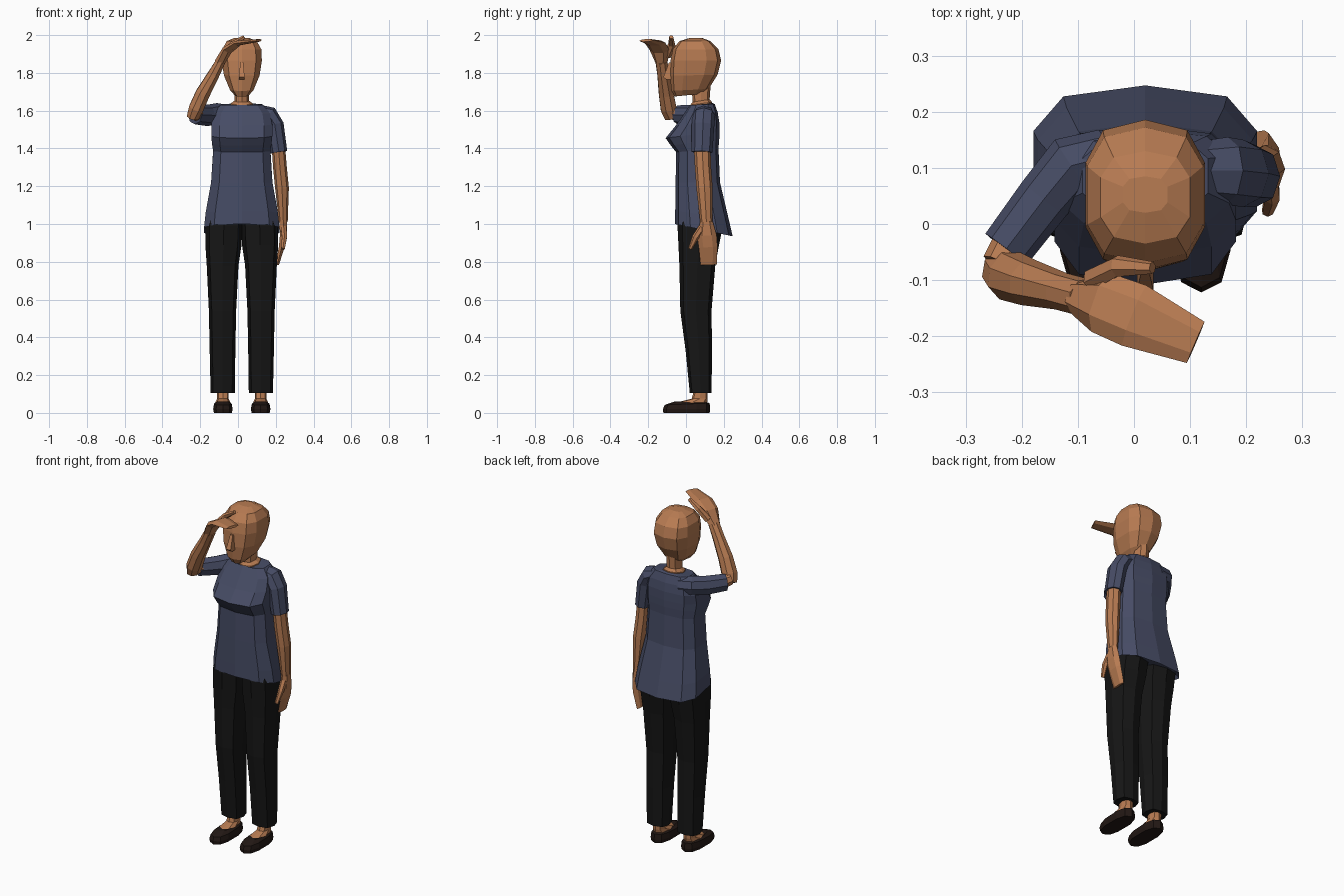
import bpy, bmesh, math
from mathutils import Vector

CX = 0.02  # body centre line


def material(name, rgb):
    m = bpy.data.materials.new(name)
    m.diffuse_color = (*rgb, 1)
    return m


SKIN = material("skin", (0.48, 0.20, 0.085))
SHIRT = material("navy_cloth", (0.062, 0.072, 0.13))
BLACK = material("black_cloth", (0.008, 0.008, 0.008))
SHOE = material("dark_leather", (0.016, 0.009, 0.007))


def loft(name, rings, mat):
    """Skin a list of equal-length point rings, closed at both ends."""
    bm = bmesh.new()
    vs = [[bm.verts.new(p) for p in r] for r in rings]
    n = len(vs[0])
    for a, b in zip(vs, vs[1:]):
        for i in range(n):
            j = (i + 1) % n
            bm.faces.new((a[i], a[j], b[j], b[i]))
    bm.faces.new(vs[0])
    bm.faces.new(vs[-1])
    bmesh.ops.recalc_face_normals(bm, faces=bm.faces)
    me = bpy.data.meshes.new(name)
    bm.to_mesh(me)
    bm.free()
    me.materials.append(mat)
    ob = bpy.data.objects.new(name, me)
    bpy.context.collection.objects.link(ob)
    return ob


def box_ring(cx, hw, y0, y1, zf, zb=None, n=10, p=0.65):
    """Rounded-box ring filling a width and a depth; zf/zb are front/back heights."""
    zb = zf if zb is None else zb
    pts = []
    for i in range(n):
        a = math.pi / 2 + 2 * math.pi * i / n
        c, s = math.cos(a), math.sin(a)
        u = math.copysign(abs(c) ** p, c) if abs(c) > 1e-6 else 0
        v = math.copysign(abs(s) ** p, s) if abs(s) > 1e-6 else 0
        t = (v + 1) / 2
        pts.append(Vector((cx + hw * u * 1.03, y0 + (y1 - y0) * t, zf + (zb - zf) * t)))
    return pts


def tube(name, path, wide, mat, n=6):
    """Tube along (x, y, z, half width, half thickness); 'wide' is the width direction."""
    c = [Vector(q[:3]) for q in path]
    rings = []
    for i, q in enumerate(path):
        t = (c[min(i + 1, len(c) - 1)] - c[max(i - 1, 0)]).normalized()
        w = Vector(wide)
        w = (w - t * w.dot(t)).normalized()
        h = t.cross(w)
        rings.append([c[i] + w * q[3] * math.cos(2 * math.pi * k / n)
                      + h * q[4] * 1.1 * math.sin(2 * math.pi * k / n) for k in range(n)])
    return loft(name, rings, mat)


# Shirt body: half width, front y, back y, front z, back z
torso = [(0.185, -0.03, 0.22, 1.02, 0.96), (0.2, -0.058, 0.247, 1.0, 0.935),
         (0.192, -0.057, 0.225, 1.07, 1.03), (0.163, -0.055, 0.18, 1.22, 1.22),
         (0.152, -0.052, 0.172, 1.38, 1.40), (0.158, -0.08, 0.176, 1.415, 1.45),
         (0.162, -0.108, 0.178, 1.455, 1.49), (0.162, -0.055, 0.176, 1.52, 1.54),
         (0.15, -0.01, 0.168, 1.585, 1.59), (0.112, 0.02, 0.152, 1.63, 1.635),
         (0.06, 0.025, 0.14, 1.625, 1.64)]
loft("shirt_body", [box_ring(CX, *r) for r in torso], SHIRT)

# Neck and head
loft("neck", [box_ring(CX, *r, n=8, p=0.9) for r in
              [(0.062, 0.02, 0.14, 1.60, 1.625), (0.058, 0.022, 0.138, 1.63, 1.645),
               (0.038, 0.035, 0.125, 1.645, 1.66), (0.038, 0.03, 0.13, 1.73)]], SKIN)
head = [(0.036, -0.06, 0.09, 1.675, 1.69), (0.062, -0.077, 0.12, 1.705, 1.715),
        (0.095, -0.085, 0.167, 1.785, 1.79), (0.107, -0.082, 0.186, 1.865),
        (0.104, -0.07, 0.172, 1.925), (0.08, -0.035, 0.13, 1.968), (0.04, 0.02, 0.085, 1.985)]
loft("head", [box_ring(CX, *r, p=0.72) for r in head], SKIN)
nose = [(0.015, -0.105, 1.765), (0.015, -0.12, 1.778), (0.008, -0.09, 1.855)]
loft("nose", [[(CX - w, -0.06, z), (CX - w, y, z), (CX + w, y, z), (CX + w, -0.06, z)]
              for w, y, z in nose], SKIN)

# Legs, ankles and shoes on both sides: (outer, inner) distance from centre line
legs = [(0.165, 0.0, -0.03, 0.19, 1.08), (0.19, 0.0, -0.045, 0.195, 0.99),
        (0.19, 0.004, -0.04, 0.175, 0.89), (0.183, 0.02, -0.035, 0.155, 0.78),
        (0.172, 0.032, -0.03, 0.135, 0.54), (0.168, 0.036, -0.002, 0.138, 0.33),
        (0.163, 0.039, 0.02, 0.135, 0.105)]
for side, label in ((-1, "right"), (1, "left")):
    loft("trouser_leg_" + label,
         [box_ring(CX + side * (o + i) / 2, (o - i) / 2, y0, y1, z, n=8, p=0.7)
          for o, i, y0, y1, z in legs], BLACK)
    fx = CX + side * 0.1
    loft("foot_" + label, [box_ring(fx, *r, n=8, p=0.8) for r in
                           [(0.04, -0.06, 0.112, 0.03), (0.038, -0.04, 0.112, 0.058, 0.055),
                            (0.03, 0.03, 0.115, 0.075), (0.03, 0.045, 0.115, 0.13)]], SKIN)
    loft("shoe_" + label, [box_ring(fx, *r, n=10, p=0.75) for r in
                           [(0.048, -0.12, 0.125, 0), (0.052, -0.122, 0.128, 0.02),
                            (0.047, -0.113, 0.125, 0.042, 0.052),
                            (0.034, -0.06, 0.112, 0.06, 0.056)]], SHOE)

# Hanging arm
Y = (0, 1, 0)
tube("hanging_sleeve", [(0.10, 0.095, 1.595, 0.05, 0.035), (0.165, 0.095, 1.575, 0.06, 0.045),
                        (0.195, 0.09, 1.525, 0.06, 0.043), (0.217, 0.085, 1.38, 0.055, 0.04)],
     Y, SHIRT, 8)
tube("hanging_arm", [(0.213, 0.085, 1.42, 0.044, 0.032), (0.222, 0.09, 1.30, 0.043, 0.033),
                     (0.233, 0.098, 1.19, 0.043, 0.033), (0.24, 0.108, 1.01, 0.033, 0.021)],
     Y, SKIN, 8)
tube("hanging_hand", [(0.24, 0.108, 1.015, 0.033, 0.021), (0.24, 0.11, 0.94, 0.052, 0.019),
                      (0.232, 0.117, 0.88, 0.05, 0.016), (0.208, 0.12, 0.785, 0.043, 0.009)],
     Y, SKIN)
tube("hanging_thumb", [(0.242, 0.085, 0.98, 0.02, 0.016), (0.246, 0.05, 0.93, 0.018, 0.014),
                       (0.238, 0.022, 0.868, 0.01, 0.01)], Y, SKIN)

# Raised arm shading the eyes
tube("raised_sleeve", [(-0.05, 0.12, 1.58, 0.05, 0.045), (-0.11, 0.105, 1.585, 0.055, 0.05),
                       (-0.16, 0.045, 1.575, 0.057, 0.045), (-0.228, -0.045, 1.578, 0.05, 0.042)],
     (0, 0, 1), SHIRT, 8)
W = (0.38, 0.92, 0.05)
tube("raised_upper_arm", [(-0.20, -0.01, 1.575, 0.04, 0.036), (-0.235, -0.075, 1.59, 0.036, 0.034)],
     (0, 0, 1), SKIN, 8)
tube("raised_forearm", [(-0.238, -0.075, 1.565, 0.043, 0.03), (-0.222, -0.092, 1.61, 0.046, 0.038),
                        (-0.187, -0.105, 1.69, 0.042, 0.037), (-0.13, -0.12, 1.79, 0.034, 0.03),
                        (-0.092, -0.13, 1.86, 0.034, 0.024)], W, SKIN, 8)
tube("raised_hand", [(-0.10, -0.13, 1.85, 0.033, 0.024), (-0.058, -0.14, 1.92, 0.055, 0.021),
                     (0.0, -0.163, 1.958, 0.058, 0.014), (0.11, -0.211, 1.972, 0.04, 0.007)],
     W, SKIN)
tube("raised_thumb", [(-0.075, -0.10, 1.89, 0.022, 0.018), (-0.03, -0.075, 1.95, 0.02, 0.015),
                      (0.033, -0.078, 1.99, 0.011, 0.01)], W, SKIN)
